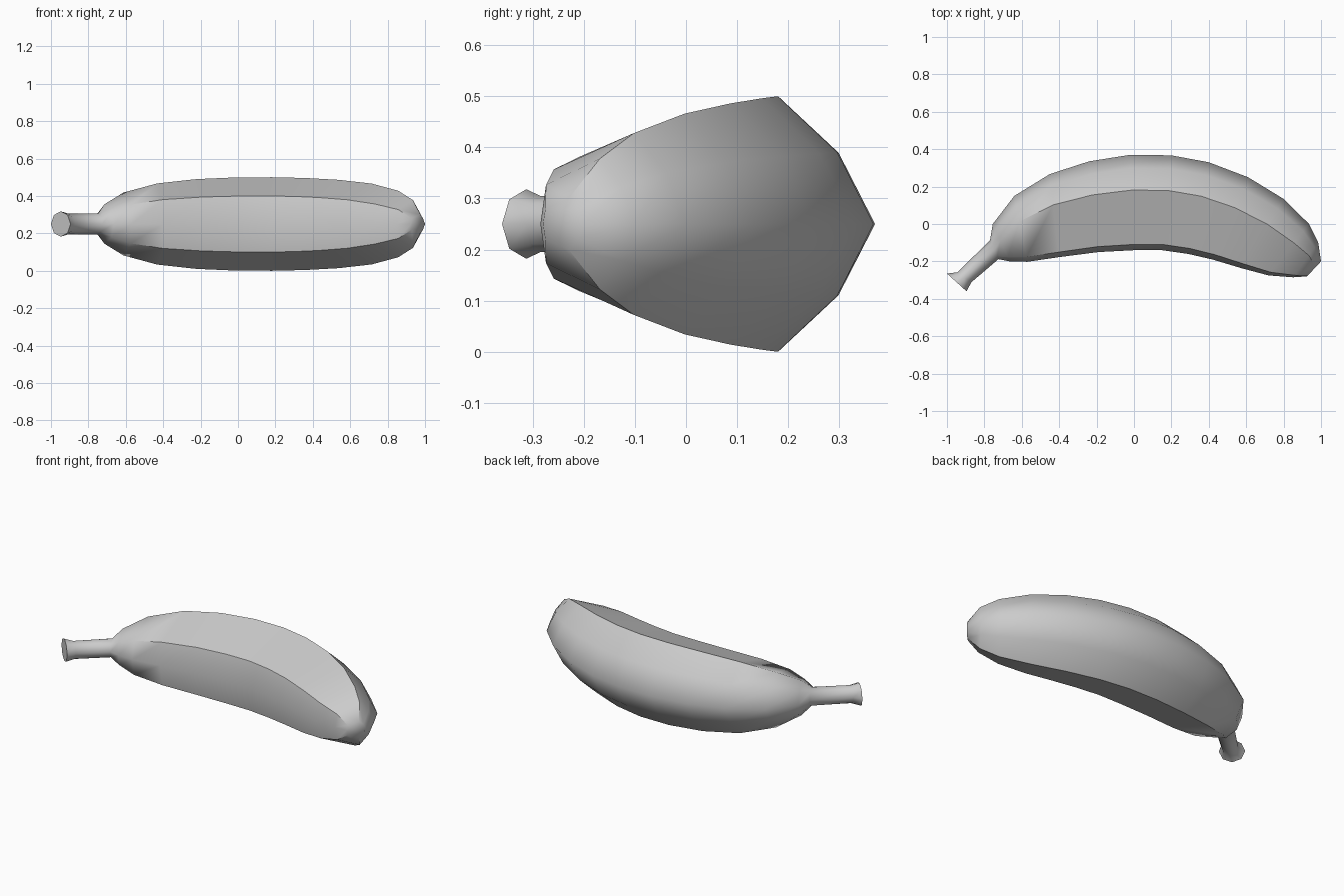
import bpy, bmesh
from mathutils import Vector

if "Cube" in bpy.data.objects:
    bpy.data.objects.remove(bpy.data.objects["Cube"])

# Stations along the fruit: outer x,y / inner x,y / half height / roundness (1 = octagonal stem)
stations = [
    (-1.0, -.265, -.895, -.36, .068, 1),
    (-.945, -.258, -.87, -.312, .055, 1),
    (-.77, -.088, -.725, -.188, .056, 1),
    (-.755, 0, -.665, -.2, .105, .6),
    (-.64, .15, -.57, -.202, .168, .15),
    (-.45, .267, -.40, -.177, .217, 0),
    (-.24, .335, -.19, -.15, .24, 0),
    (-.02, .37, 0, -.14, .249, 0),
    (.2, .367, .15, -.14, .25, 0),
    (.4, .33, .29, -.16, .246, 0),
    (.61, .25, .42, -.19, .236, 0),
    (.8, .134, .57, -.235, .216, 0),
    (.936, 0, .72, -.275, .178, 0),
    (.985, -.1, .85, -.285, .128, 0),
    (1.0, -.2, .925, -.28, .05, 0),
]

# Eight-sided section: (fraction from inner to outer side, height fraction)
body = [(0, 0), (.06, .6), (.63, 1), (.86, .56), (1, 0), (.86, -.56), (.63, -1), (.06, -.6)]
stem = [(0, 0), (.15, .71), (.5, 1), (.85, .71), (1, 0), (.85, -.71), (.5, -1), (.15, -.71)]

bm = bmesh.new()
rings = []
for ox, oy, ix, iy, h, k in stations:
    inner, outer = Vector((ix, iy, .25)), Vector((ox, oy, .25))
    ring = []
    for (f0, z0), (f1, z1) in zip(body, stem):
        p = inner.lerp(outer, f0 + (f1 - f0) * k)
        p.z += h * (z0 + (z1 - z0) * k)
        ring.append(bm.verts.new(p))
    rings.append(ring)

# Skin between rings, then end caps
for a, b in zip(rings, rings[1:]):
    for i in range(8):
        j = (i + 1) % 8
        bm.faces.new((a[i], a[j], b[j], b[i]))
caps = [bm.faces.new(rings[0]), bm.faces.new(rings[-1])]
bmesh.ops.recalc_face_normals(bm, faces=bm.faces)
for f in bm.faces:
    f.smooth = True

# Peel ridges stay crisp along the body; the cut stem end is crisp too
for a, b in zip(rings[4:], rings[5:]):
    for i in (1, 2, 6, 7):
        bm.edges.get((a[i], b[i])).smooth = False
for e in caps[0].edges:
    e.smooth = False

mesh = bpy.data.meshes.new("banana")
bm.to_mesh(mesh)
bm.free()
obj = bpy.data.objects.new("banana", mesh)
bpy.context.collection.objects.link(obj)
